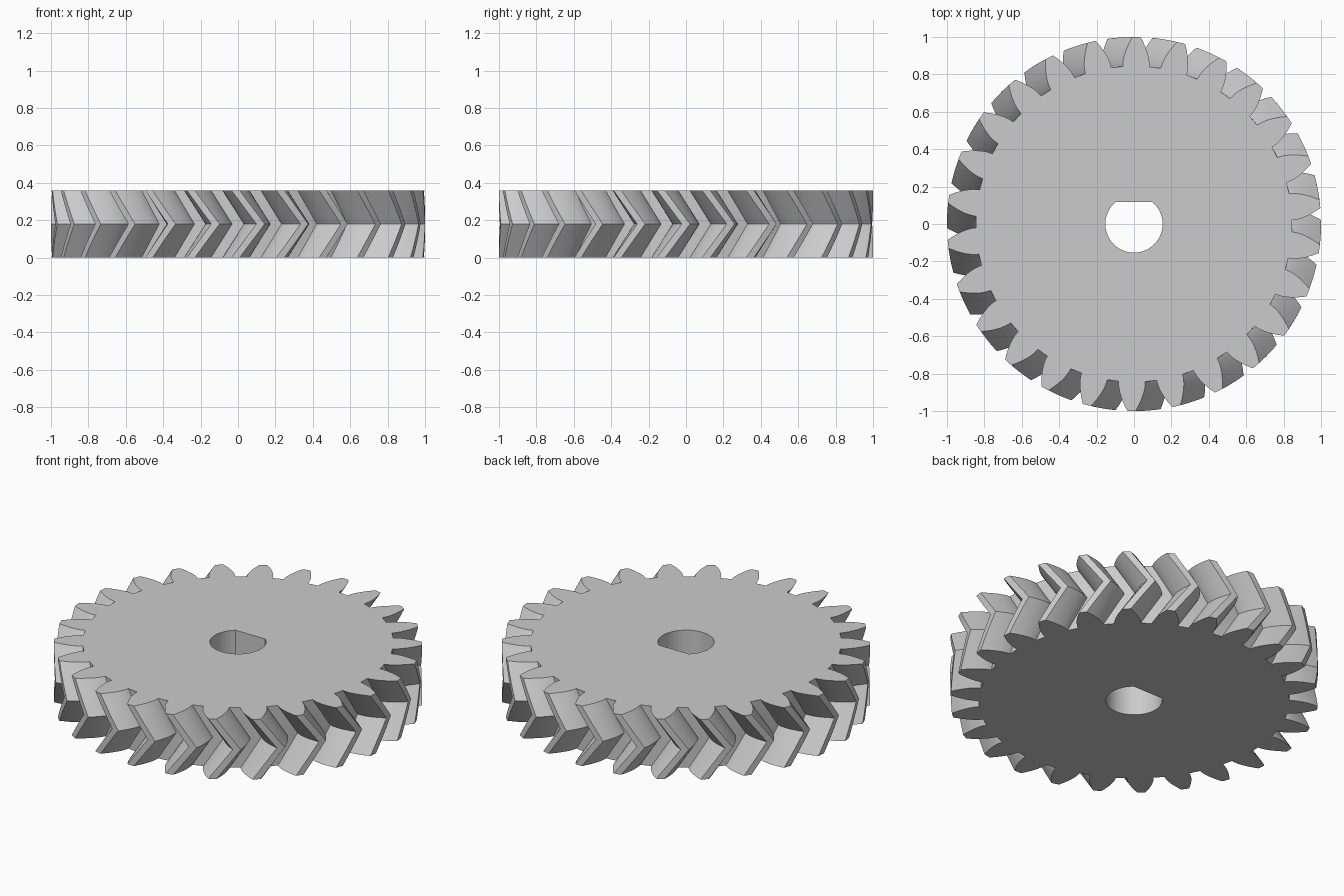
import bpy
import bmesh
from math import acos, asin, cos, pi, radians, sin, tan

cube = bpy.data.objects.get("Cube")
if cube:
    bpy.data.objects.remove(cube, do_unlink=True)

TEETH = 26
TIP_R, ROOT_R = 1.0, 0.845
PITCH_R = TIP_R * TEETH / (TEETH + 2)
PRESSURE = radians(23)
BASE_R = PITCH_R * cos(PRESSURE)
HEIGHT = 0.36
TWIST = radians(200 / TEETH)
SLICES = 4            # layers in each half of the herringbone
BORE_R, BORE_FLAT = 0.153, 0.117


def involute(angle):
    return tan(angle) - angle


def half_width(r):
    """Half the angle that a tooth covers at radius r."""
    a = acos(min(1, BASE_R / r))
    return pi / (2 * TEETH) + involute(PRESSURE) - involute(a)


def gear_profile():
    """Polar outline of all teeth, the first one centred on +x."""
    steps = 6
    radii = [ROOT_R] + [BASE_R + (TIP_R - BASE_R) * i / steps
                        for i in range(steps + 1)]
    flank = [(r, half_width(r)) for r in radii]
    tooth = [(r, -a) for r, a in flank] + [(TIP_R, 0)]
    tooth += [(r, a) for r, a in reversed(flank)]
    return [(r, a + 2 * pi * t / TEETH) for t in range(TEETH) for r, a in tooth]


def bore_profile():
    """Round shaft hole with a flat on the back side."""
    start = asin(BORE_FLAT / BORE_R)
    sweep = pi + 2 * start
    count = 48
    return [(BORE_R, start - sweep * i / count) for i in range(count + 1)]


def add_ring(bm, profile, z, turn=0.0):
    return [bm.verts.new((r * cos(a + turn), r * sin(a + turn), z))
            for r, a in profile]


def join_rings(bm, low, high):
    for i in range(len(low)):
        j = (i + 1) % len(low)
        bm.faces.new((low[i], low[j], high[j], high[i]))


def ring_edges(bm, ring):
    return [bm.edges.get((ring[i - 1], ring[i])) for i in range(len(ring))]


bm = bmesh.new()

# Herringbone teeth: twist forward to mid height, then back again
profile = gear_profile()
rings = []
for k in range(2 * SLICES + 1):
    turn = -TWIST * abs(k - SLICES) / SLICES
    rings.append(add_ring(bm, profile, HEIGHT * k / (2 * SLICES), turn))
for low, high in zip(rings, rings[1:]):
    join_rings(bm, low, high)

# Shaft hole wall
hole = bore_profile()
hole_low = add_ring(bm, hole, 0)
hole_high = add_ring(bm, hole, HEIGHT)
join_rings(bm, hole_low, hole_high)

# Flat end faces around the hole
for outer, inner, up in ((rings[0], hole_low, -1), (rings[-1], hole_high, 1)):
    bmesh.ops.triangle_fill(bm, use_beauty=True, normal=(0, 0, up),
                            edges=ring_edges(bm, outer) + ring_edges(bm, inner))
bmesh.ops.recalc_face_normals(bm, faces=bm.faces[:])

mesh = bpy.data.meshes.new("herringbone_gear")
bm.to_mesh(mesh)
bm.free()
gear = bpy.data.objects.new("herringbone_gear", mesh)
bpy.context.collection.objects.link(gear)

# Plain grey finish
GREY = (0.6, 0.6, 0.6, 1)
grey = bpy.data.materials.new("light_grey")
grey.use_nodes = True
grey.diffuse_color = GREY
for node in grey.node_tree.nodes:
    if node.type == 'BSDF_PRINCIPLED':
        node.inputs["Base Color"].default_value = GREY
mesh.materials.append(grey)

bpy.ops.object.select_all(action='DESELECT')
gear.select_set(True)
bpy.context.view_layer.objects.active = gear
bpy.ops.object.shade_smooth_by_angle(angle=radians(25))
